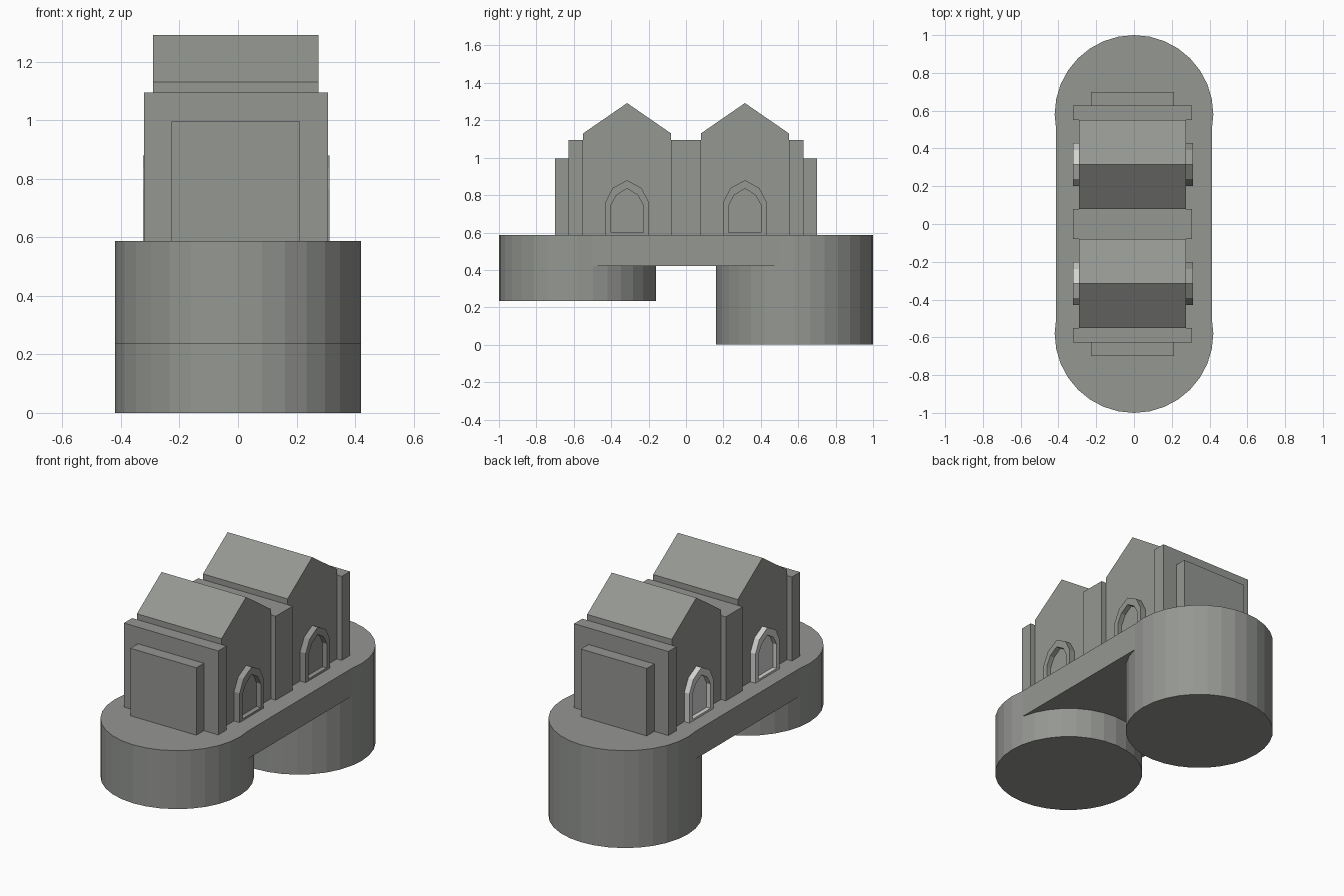
import bpy
import bmesh
import math

if "Cube" in bpy.data.objects:
    bpy.data.objects.remove(bpy.data.objects["Cube"])


def material(name, rgb):
    m = bpy.data.materials.new(name)
    m.diffuse_color = (*rgb, 1.0)
    m.use_nodes = True
    m.node_tree.nodes["Principled BSDF"].inputs["Base Color"].default_value = m.diffuse_color
    return m


STONE = material("grey stone", (0.30, 0.31, 0.29))
PALE = material("pale stone", (0.65, 0.65, 0.64))


def finish(name, bm, mat):
    bmesh.ops.recalc_face_normals(bm, faces=bm.faces)
    me = bpy.data.meshes.new(name)
    bm.to_mesh(me)
    bm.free()
    me.materials.append(mat)
    ob = bpy.data.objects.new(name, me)
    bpy.context.collection.objects.link(ob)
    return ob


def prism(name, outline, x0, x1, mat=STONE):
    """Extrude a (y, z) outline along x."""
    bm = bmesh.new()
    face = bm.faces.new([bm.verts.new((x0, y, z)) for y, z in outline])
    ext = bmesh.ops.extrude_face_region(bm, geom=[face])
    for v in ext["geom"]:
        if isinstance(v, bmesh.types.BMVert):
            v.co.x = x1
    return finish(name, bm, mat)


def box(name, x0, x1, y0, y1, z0, z1):
    return prism(name, [(y0, z0), (y1, z0), (y1, z1), (y0, z1)], x0, x1)


def drum(name, y, z0, z1, r=0.42):
    bpy.ops.mesh.primitive_cylinder_add(vertices=32, radius=r, depth=z1 - z0,
                                        location=(0, y, (z0 + z1) / 2))
    ob = bpy.context.object
    ob.name = name
    ob.data.materials.append(STONE)


def arch(yc, half, base, spring, shoulder, shoulder_z, peak):
    return [(yc - half, base), (yc + half, base), (yc + half, spring),
            (yc + shoulder, shoulder_z), (yc, peak),
            (yc - shoulder, shoulder_z), (yc - half, spring)]


def window(name, yc, x_wall, x_out, mat):
    """Pointed arch frame around a thin panel."""
    outer = arch(yc, 0.115, 0.585, 0.765, 0.077, 0.838, 0.88)
    inner = arch(yc, 0.087, 0.60, 0.745, 0.057, 0.80, 0.835)
    bm = bmesh.new()
    rings = [[bm.verts.new((x, y, z)) for y, z in pts]
             for pts, x in ((outer, x_wall), (outer, x_out),
                            (inner, x_out), (inner, x_wall))]
    n = len(outer)
    for k in range(4):
        a, b = rings[k], rings[(k + 1) % 4]
        for i in range(n):
            j = (i + 1) % n
            bm.faces.new((a[i], a[j], b[j], b[i]))
    finish(name + "_frame", bm, mat)
    side = 1 if x_out > x_wall else -1
    prism(name + "_panel", inner, x_wall, x_wall + side * 0.008, mat)


# Base: two round supports at different heights joined by a deck
drum("front_support", -0.58, 0.235, 0.588)
drum("back_support", 0.58, 0.0, 0.588)
box("deck", -0.412, 0.412, -0.58, 0.58, 0.42, 0.588)

FLOOR = 0.58
# Middle dividing wall
box("middle_wall", -0.322, 0.308, -0.08, 0.08, FLOOR, 1.095)

for s, label in ((-1, "front"), (1, "back")):
    # Gabled hall
    yc = s * 0.315
    prism(label + "_hall",
          [(yc - 0.235, FLOOR), (yc + 0.235, FLOOR), (yc + 0.235, 1.13),
           (yc, 1.292), (yc - 0.235, 1.13)], -0.29, 0.275)
    # Stepped end walls
    ya, yb, yd = sorted((s * 0.55, s * 0.628)), sorted((s * 0.628, s * 0.70)), yc
    box(label + "_end_wall", -0.322, 0.308, *ya, FLOOR, 1.095)
    box(label + "_end_panel", -0.228, 0.212, *yb, FLOOR, 0.995)
    # Side windows
    window(label + "_right_window", yd, 0.275, 0.312, STONE)
    window(label + "_left_window", yd, -0.29, -0.324, PALE)
